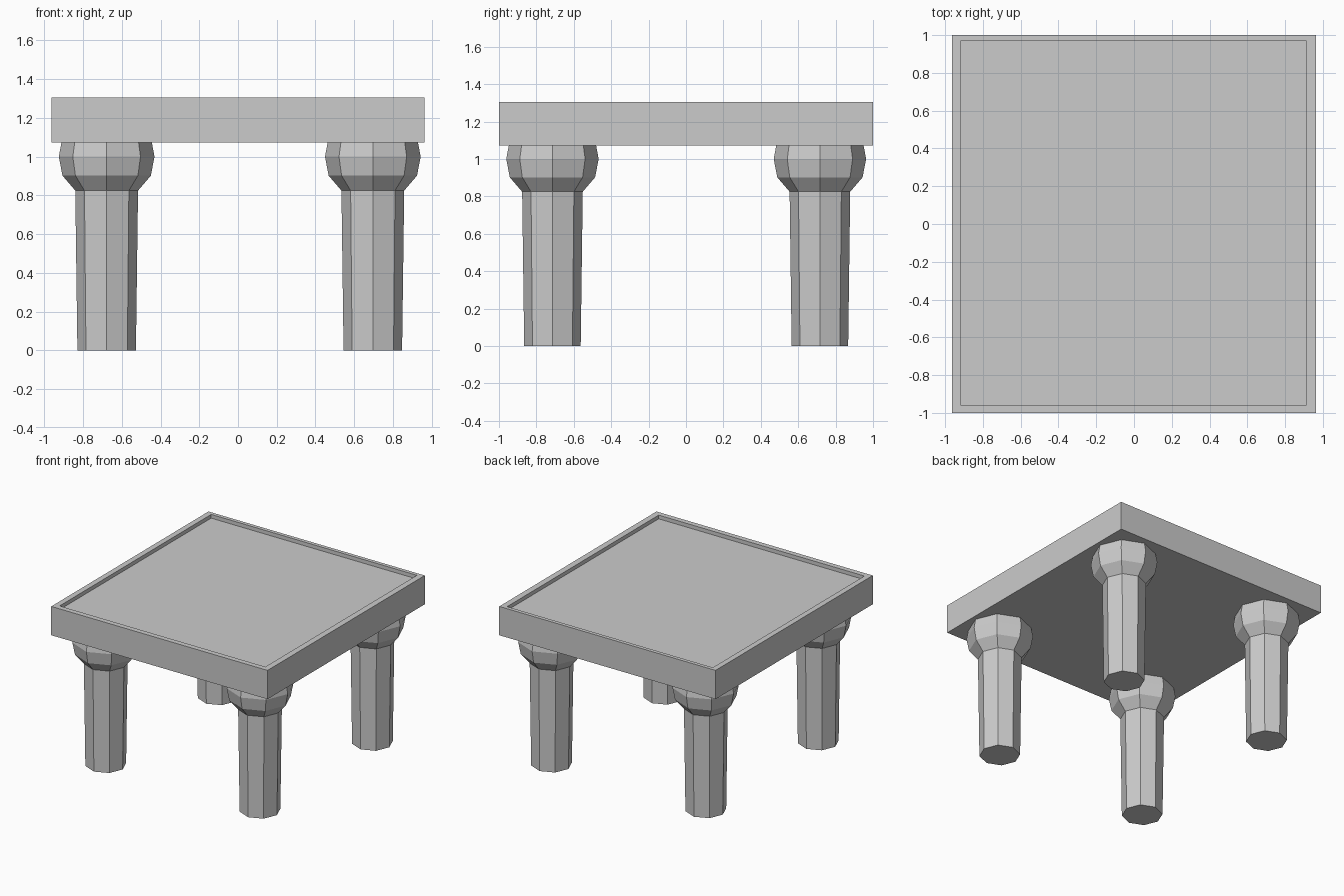
import bpy, bmesh
from math import cos, sin, tau

if "Cube" in bpy.data.objects:
    bpy.data.objects.remove(bpy.data.objects["Cube"])


def finish(name, bm):
    bmesh.ops.recalc_face_normals(bm, faces=bm.faces)
    mesh = bpy.data.meshes.new(name)
    bm.to_mesh(mesh)
    bm.free()
    obj = bpy.data.objects.new(name, mesh)
    bpy.context.collection.objects.link(obj)
    return obj


def rect(bm, cx, cy, hx, hy, z):
    return [bm.verts.new((cx + sx * hx, cy + sy * hy, z))
            for sx, sy in ((-1, -1), (1, -1), (1, 1), (-1, 1))]


def ring(bm, cx, cy, r, z, sides=8):
    return [bm.verts.new((cx + r * cos(tau * i / sides), cy + r * sin(tau * i / sides), z))
            for i in range(sides)]


def loft(name, bm, rings):
    # skin consecutive rings and cap both ends
    for a, b in zip(rings, rings[1:]):
        n = len(a)
        for i in range(n):
            j = (i + 1) % n
            bm.faces.new((a[i], a[j], b[j], b[i]))
    bm.faces.new(rings[0][::-1])
    bm.faces.new(rings[-1])
    return finish(name, bm)


# Table top: thick slab with a shallow recess inside a thin rim
bm = bmesh.new()
loft("table_top", bm, [
    rect(bm, 0, 0, 0.963, 1.0, 1.073),
    rect(bm, 0, 0, 0.963, 1.0, 1.305),
    rect(bm, -0.002, 0.006, 0.916, 0.964, 1.305),
    rect(bm, -0.002, 0.006, 0.916, 0.964, 1.275),
])

# Legs: eight-sided tapered shaft flaring into a faceted knob
LEG_PROFILE = [(0.151, 0), (0.162, 0.825), (0.228, 0.902), (0.247, 1.0), (0.231, 1.085)]
for side, x in (("left", -0.678), ("right", 0.696)):
    for end, y in (("front", -0.714), ("back", 0.716)):
        bm = bmesh.new()
        loft(f"{end}_{side}_leg", bm, [ring(bm, x, y, r, z) for r, z in LEG_PROFILE])
